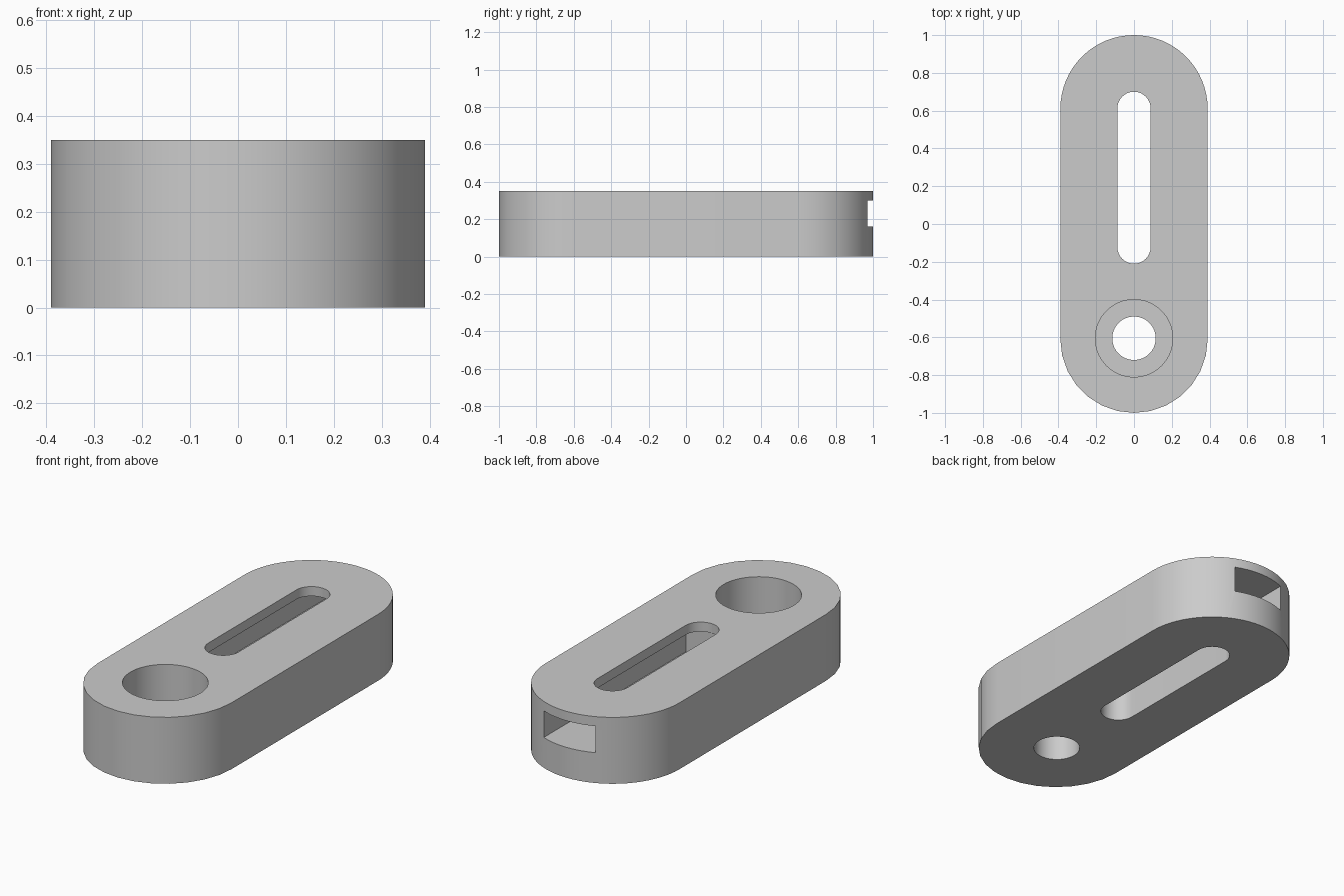
import bpy, bmesh
from math import pi, cos, sin, radians

default = bpy.data.objects.get("Cube")
if default:
    bpy.data.objects.remove(default, do_unlink=True)

grey = bpy.data.materials.new("plain grey")
grey.use_nodes = True
grey.diffuse_color = (0.6, 0.6, 0.6, 1)
grey.node_tree.nodes["Principled BSDF"].inputs["Base Color"].default_value = (0.6, 0.6, 0.6, 1)


def prism(name, outline, z0, z1):
    """Extrude a closed outline straight up from z0 to z1."""
    bm = bmesh.new()
    base = bm.faces.new([bm.verts.new((x, y, z0)) for x, y in outline])
    top = bmesh.ops.extrude_face_region(bm, geom=[base])["geom"]
    verts = [v for v in top if isinstance(v, bmesh.types.BMVert)]
    bmesh.ops.translate(bm, vec=(0, 0, z1 - z0), verts=verts)
    bmesh.ops.recalc_face_normals(bm, faces=bm.faces)
    mesh = bpy.data.meshes.new(name)
    bm.to_mesh(mesh)
    bm.free()
    mesh.materials.append(grey)
    obj = bpy.data.objects.new(name, mesh)
    bpy.context.collection.objects.link(obj)
    return obj


def arc(y, radius, start, steps):
    angles = [start + pi * i / steps for i in range(steps + 1)]
    return [(radius * cos(a), y + radius * sin(a)) for a in angles]


def stadium(y0, y1, radius, front_steps, back_steps):
    return arc(y1, radius, 0, back_steps) + arc(y0, radius, pi, front_steps)


def circle(y, radius, steps=64):
    return [(radius * cos(2 * pi * i / steps), y + radius * sin(2 * pi * i / steps))
            for i in range(steps)]


# Body with rounded ends
body = prism("clamp_body", stadium(-0.61, 0.61, 0.39, 14, 32), 0, 0.35)

# Long slot, wide nut channel open at the back, stepped bolt hole
channel = [(-0.15, -0.215), (0.15, -0.215), (0.15, 1.2), (-0.15, 1.2)]
cutters = [
    prism("slot_cutter", stadium(-0.122, 0.612, 0.088, 24, 24), -0.1, 0.5),
    prism("channel_cutter", channel, 0.16, 0.30),
    prism("bolt_hole_cutter", circle(-0.605, 0.115), -0.1, 0.5),
    prism("counterbore_cutter", circle(-0.605, 0.205), 0.155, 0.5),
]

bpy.ops.object.select_all(action="DESELECT")
body.select_set(True)
bpy.context.view_layer.objects.active = body
for cutter in cutters:
    cutter.hide_render = True
    cut = body.modifiers.new(cutter.name, "BOOLEAN")
    cut.operation = "DIFFERENCE"
    cut.solver = "EXACT"
    cut.object = cutter
    bpy.ops.object.modifier_apply(modifier=cut.name)
    bpy.data.objects.remove(cutter, do_unlink=True)

bpy.ops.object.shade_smooth_by_angle(angle=radians(30))
